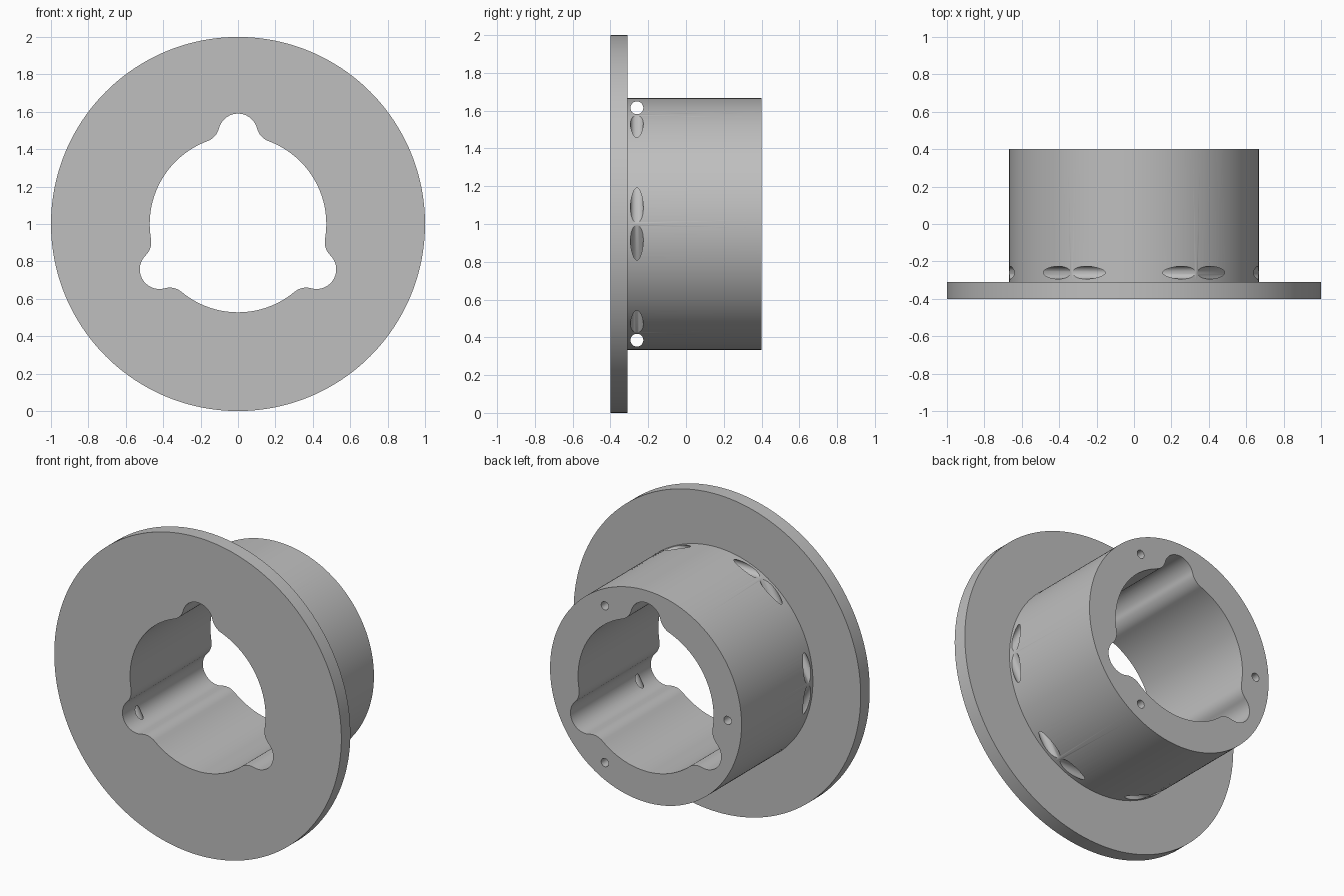
import bpy, bmesh
from math import sin, cos, pi, radians, acos, atan2
from mathutils import Vector

if "Cube" in bpy.data.objects:
    bpy.data.objects.remove(bpy.data.objects["Cube"], do_unlink=True)

CENTRE_Z = 1.0
FRONT, STEP, BACK = -0.4, -0.31, 0.4
HUB_R, BORE_R = 0.667, 0.472

grey = bpy.data.materials.new("plain_grey")
grey.use_nodes = True
grey.diffuse_color = (0.52, 0.52, 0.52, 1)
grey.node_tree.nodes["Principled BSDF"].inputs["Base Color"].default_value = grey.diffuse_color


def circle(r, n=192):
    return [Vector((r * cos(2 * pi * i / n), r * sin(2 * pi * i / n))) for i in range(n)]


def loft(name, sections):
    """Closed solid through (outline, y) sections running front to back."""
    bm = bmesh.new()
    rings = [[bm.verts.new((p.x, y, CENTRE_Z + p.y)) for p in pts] for pts, y in sections]
    for a, b in zip(rings, rings[1:]):
        for i in range(len(a)):
            j = (i + 1) % len(a)
            bm.faces.new((a[i], a[j], b[j], b[i]))
    bm.faces.new(rings[0])
    bm.faces.new(rings[-1])
    bmesh.ops.recalc_face_normals(bm, faces=bm.faces)
    mesh = bpy.data.meshes.new(name)
    bm.to_mesh(mesh)
    bm.free()
    mesh.materials.append(grey)
    obj = bpy.data.objects.new(name, mesh)
    bpy.context.collection.objects.link(obj)
    return obj


def arc(c, r, a0, a1, n):
    return [c + r * Vector((cos(a0 + (a1 - a0) * i / n), sin(a0 + (a1 - a0) * i / n))) for i in range(n)]


def bore_outline():
    """Round bore with three filleted lobes."""
    lobe_r, lobe_d, fillet = 0.105, 0.485, 0.1
    far, near = BORE_R + fillet, lobe_r + fillet
    spread = acos((far**2 + lobe_d**2 - near**2) / (2 * far * lobe_d))
    origin, lobe = Vector((0, 0)), Vector((lobe_d, 0))
    f_low = far * Vector((cos(spread), -sin(spread)))
    f_high = Vector((f_low.x, -f_low.y))
    swing = atan2(f_high.y, f_high.x - lobe_d)
    third = 2 * pi / 3
    # one third of the outline, centred on a lobe along +x
    pts = arc(f_low, fillet, pi - spread, pi - swing, 12)
    pts += arc(lobe, lobe_r, -swing, swing, 32)
    pts += arc(f_high, fillet, pi + swing, pi + spread, 12)
    pts += arc(origin, BORE_R, spread, third - spread, 48)
    out = []
    for k in range(3):
        a = pi / 2 + k * third
        out += [Vector((p.x * cos(a) - p.y * sin(a), p.x * sin(a) + p.y * cos(a))) for p in pts]
    return out


def cylinder(name, r, depth, loc, rot):
    bpy.ops.mesh.primitive_cylinder_add(vertices=40, radius=r, depth=depth, location=loc, rotation=rot)
    obj = bpy.context.object
    obj.name = name
    obj.data.materials.append(grey)
    return obj


# Flange and hub as one turned solid
body = loft("flanged_hub", [(circle(1), FRONT), (circle(1), STEP),
                            (circle(HUB_R), STEP), (circle(HUB_R), BACK)])

# Lobed bore
cutters = [loft("bore_cutter", [(bore_outline(), FRONT - 0.1), (bore_outline(), BACK + 0.1)])]

# Six tangential cross holes through the hub wall beside the flange
for k in range(6):
    a = radians(30 + 60 * k)
    d = 0.615
    cutters.append(cylinder("cross_hole_cutter", 0.034, 0.8,
                            (d * cos(a), -0.26, CENTRE_Z + d * sin(a)), (0, -a, 0)))

# Three blind screw holes in the back rim
for k in range(3):
    a = radians(60 + 120 * k)
    d = 0.57
    cutters.append(cylinder("screw_hole_cutter", 0.026, 0.5,
                            (d * cos(a), BACK - 0.05, CENTRE_Z + d * sin(a)), (pi / 2, 0, 0)))

bpy.ops.object.select_all(action="DESELECT")
bpy.context.view_layer.objects.active = body
body.select_set(True)
for c in cutters:
    c.hide_render = True
    mod = body.modifiers.new("cut", "BOOLEAN")
    mod.operation = "DIFFERENCE"
    mod.solver = "EXACT"
    mod.object = c
    bpy.ops.object.modifier_apply(modifier=mod.name)
for c in cutters:
    bpy.data.objects.remove(c, do_unlink=True)

bpy.ops.object.shade_smooth_by_angle(angle=radians(30))
